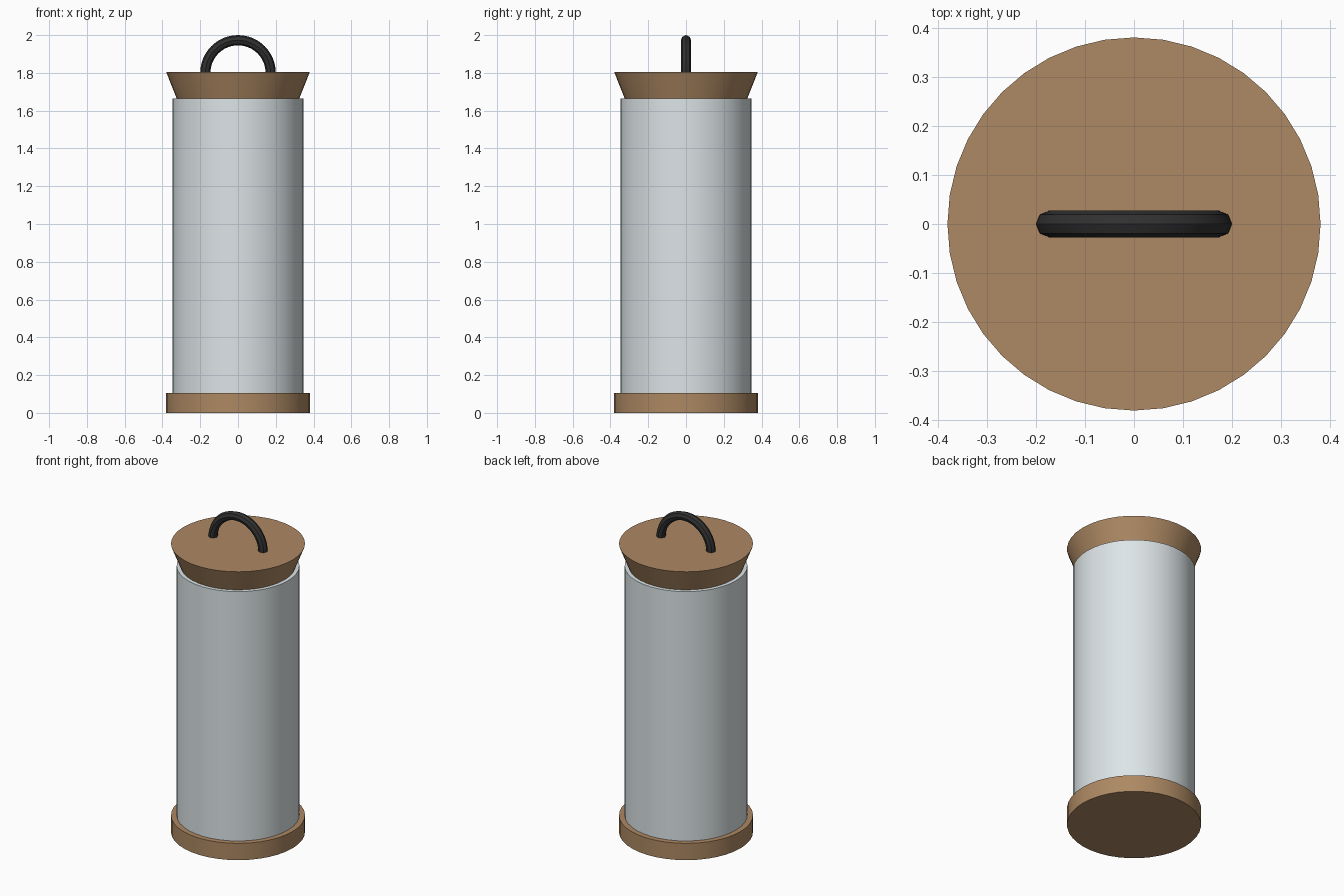
import bpy
import bmesh
import math
from mathutils import Matrix, Vector

SIDES = 40

cube = bpy.data.objects.get("Cube")
if cube:
    bpy.data.objects.remove(cube, do_unlink=True)


def material(name, rgb, roughness):
    mat = bpy.data.materials.new(name)
    mat.use_nodes = True
    mat.diffuse_color = (*rgb, 1)
    shader = next(n for n in mat.node_tree.nodes if n.type == "BSDF_PRINCIPLED")
    shader.inputs["Base Color"].default_value = (*rgb, 1)
    shader.inputs["Roughness"].default_value = roughness
    return mat


def finish(name, bm, mat):
    bmesh.ops.recalc_face_normals(bm, faces=bm.faces)
    mesh = bpy.data.meshes.new(name)
    bm.to_mesh(mesh)
    bm.free()
    mesh.materials.append(mat)
    obj = bpy.data.objects.new(name, mesh)
    bpy.context.collection.objects.link(obj)
    bpy.ops.object.select_all(action="DESELECT")
    obj.select_set(True)
    bpy.context.view_layer.objects.active = obj
    bpy.ops.object.shade_smooth_by_angle(angle=math.radians(40))
    return obj


def round_part(name, bottom, top, r_bottom, r_top, mat):
    bm = bmesh.new()
    bmesh.ops.create_cone(
        bm, cap_ends=True, segments=SIDES, radius1=r_bottom, radius2=r_top,
        depth=top - bottom, matrix=Matrix.Translation((0, 0, (bottom + top) / 2)))
    return finish(name, bm, mat)


def arch(name, centre, radius, thickness, mat):
    # Sweep a round section through a half turn, then close both feet
    bm = bmesh.new()
    ring = bmesh.ops.create_circle(
        bm, segments=8, radius=thickness,
        matrix=Matrix.Translation(centre + Vector((radius, 0, 0))))
    bmesh.ops.spin(
        bm, geom=ring["verts"] + list(bm.edges), cent=centre,
        axis=(0, -1, 0), angle=math.pi, steps=24)
    feet = [e for e in bm.edges if e.is_boundary]
    bmesh.ops.holes_fill(bm, edges=feet, sides=8)
    return finish(name, bm, mat)


wood = material("warm_wood", (0.42, 0.25, 0.125), 0.7)
glass = material("pale_glass", (0.72, 0.78, 0.80), 0.25)
iron = material("black_metal", (0.03, 0.03, 0.03), 0.5)

# Base disc, straight jar and tapered stopper
round_part("base", 0, 0.105, 0.38, 0.38, wood)
round_part("jar", 0.1, 1.665, 0.348, 0.348, glass)
round_part("stopper", 1.62, 1.804, 0.307, 0.38, wood)

# Carrying loop on the stopper
arch("handle", Vector((0, 0, 1.8)), 0.173, 0.027, iron)
